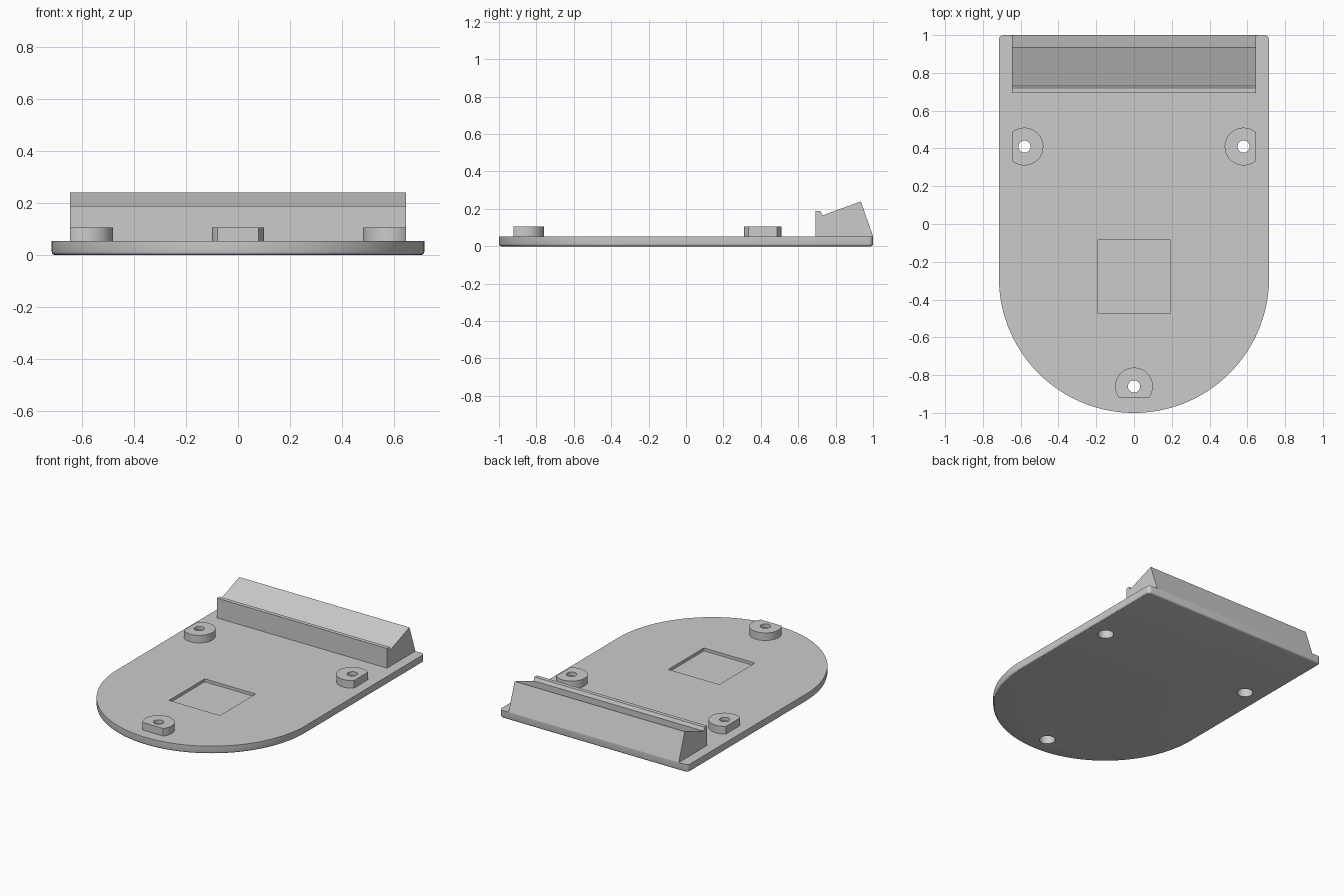
import bpy, bmesh, math
from mathutils import Matrix

cube = bpy.data.objects.get("Cube")
if cube:
    bpy.data.objects.remove(cube, do_unlink=True)

grey = bpy.data.materials.new("light_grey")
grey.use_nodes = True
colour = (0.6, 0.6, 0.6, 1)
grey.diffuse_color = colour
grey.node_tree.nodes["Principled BSDF"].inputs["Base Color"].default_value = colour

HALF_W, TOP, BOSS_TOP = 0.715, 0.053, 0.105


def arc(cx, cy, r, start, end, n):
    """Points on an arc, angles in degrees."""
    angles = [math.radians(start + (end - start) * i / n) for i in range(n + 1)]
    return [(cx + r * math.cos(a), cy + r * math.sin(a)) for a in angles]


def prism(name, outline, low, high, along_x=False, bottom_round=0):
    """Extrude a closed outline along z, or along x for a (y, z) outline."""
    bm = bmesh.new()
    place = (lambda a, b: (low, a, b)) if along_x else (lambda a, b: (a, b, low))
    face = bm.faces.new([bm.verts.new(place(*p)) for p in outline])
    grown = bmesh.ops.extrude_face_region(bm, geom=[face])["geom"]
    shift = (high - low, 0, 0) if along_x else (0, 0, high - low)
    bmesh.ops.translate(bm, vec=shift,
                        verts=[v for v in grown if isinstance(v, bmesh.types.BMVert)])
    if bottom_round:
        edges = [e for e in bm.edges if all(v.co.z == e.verts[0].co.z and
                 abs(v.co.z - low) < 1e-5 for v in e.verts)]
        bmesh.ops.bevel(bm, geom=edges, offset=bottom_round, segments=3,
                        profile=0.5, affect='EDGES')
    bmesh.ops.recalc_face_normals(bm, faces=bm.faces)
    mesh = bpy.data.meshes.new(name)
    bm.to_mesh(mesh)
    bm.free()
    obj = bpy.data.objects.new(name, mesh)
    obj.data.materials.append(grey)
    bpy.context.collection.objects.link(obj)
    return obj


def activate(obj):
    bpy.ops.object.select_all(action='DESELECT')
    obj.select_set(True)
    bpy.context.view_layer.objects.active = obj


def cut(obj, cutters):
    activate(obj)
    for cutter in cutters:
        mod = obj.modifiers.new("cut", 'BOOLEAN')
        mod.operation, mod.solver, mod.object = 'DIFFERENCE', 'EXACT', cutter
        bpy.ops.object.modifier_apply(modifier=mod.name)


# Base plate: round front, square back with small corner radii
r = 0.025
outline = (arc(0, HALF_W - 1, HALF_W, 180, 360, 96)
           + arc(HALF_W - r, 1 - r, r, 0, 90, 6)
           + arc(r - HALF_W, 1 - r, r, 90, 180, 6))
plate = prism("base_plate", outline, 0, TOP, bottom_round=0.012)

# Square pocket in the plate top
pocket = prism("pocket_cutter", [(-0.193, -0.47), (0.193, -0.47),
                                 (0.193, -0.085), (-0.193, -0.085)], TOP - 0.02, 0.1)
cut(plate, [pocket])
helpers, parts = [pocket], [plate]

# Screw bosses with one flat side, turned towards the plate edge
for name, x, y, flat, depth in (("left_boss", 0.58, 0.41, 0, 0.065),
                                ("right_boss", -0.58, 0.41, 180, 0.065),
                                ("front_boss", 0, -0.86, 270, 0.062)):
    half = math.degrees(math.acos(depth / 0.1))
    boss = prism(name, arc(x, y, 0.1, flat + half, flat + 360 - half, 40), TOP, BOSS_TOP)
    # Screw hole, wider underneath for the screw head
    shaft = prism("shaft_cutter", arc(x, y, 0.032, 0, 350, 35), -0.1, 0.2)
    head = prism("head_cutter", arc(x, y, 0.05, 0, 350, 35), -0.1, 0.08)
    cut(boss, [head, shaft])
    cut(plate, [head])
    helpers += [shaft, head]
    parts.append(boss)

# Wedge-shaped ledge with a small lip, across the back
parts.append(prism("back_ledge", [
    (0.693, 0.04), (0.99, 0.04), (1.0, TOP), (0.935, 0.24),
    (0.73, 0.165), (0.72, 0.188), (0.693, 0.188)], -0.645, 0.645, along_x=True))

for helper in helpers:
    bpy.data.objects.remove(helper, do_unlink=True)
for part in parts:
    activate(part)
    bpy.ops.object.shade_smooth_by_angle(angle=math.radians(30))
